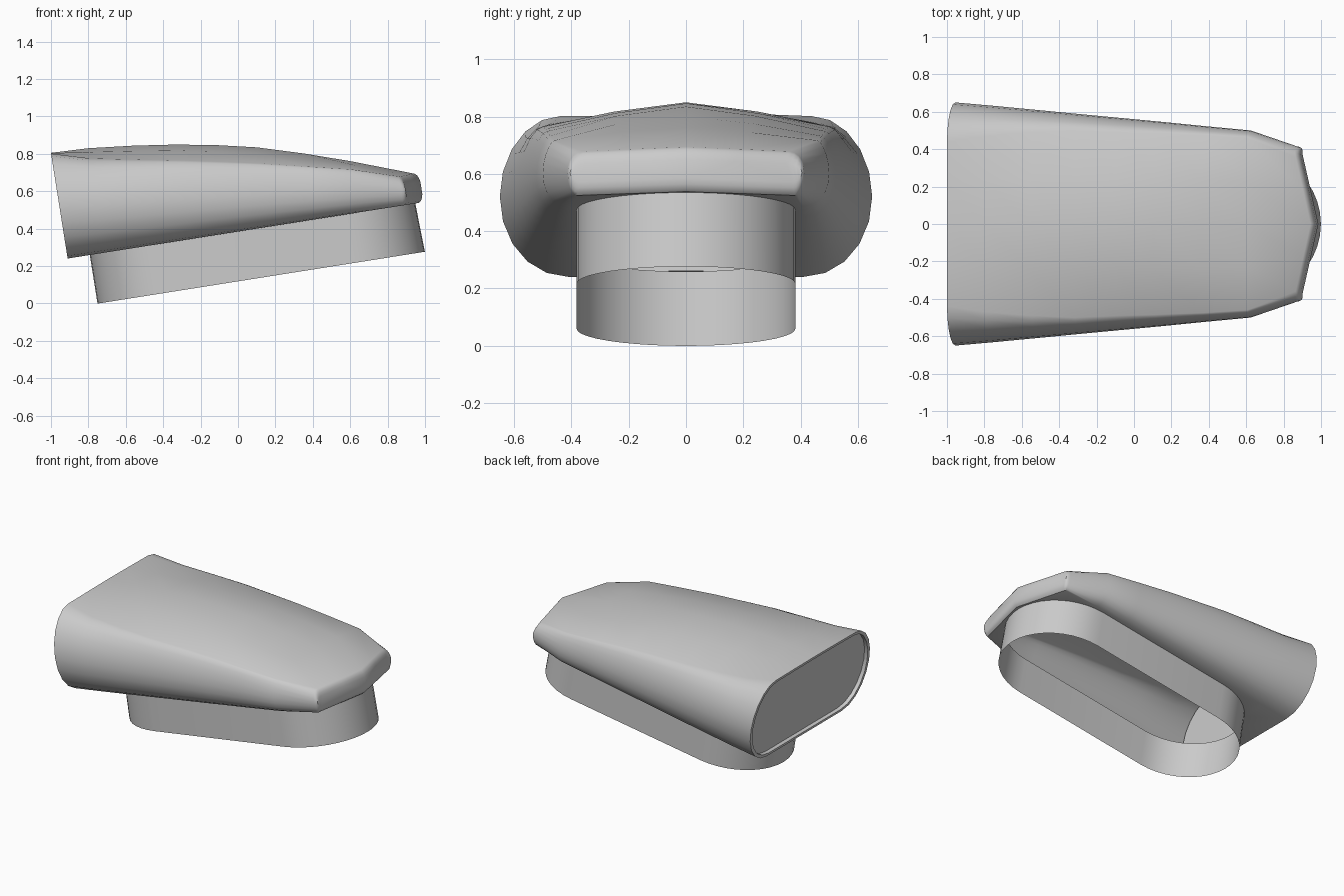
import bpy, bmesh, math
from mathutils import Matrix, Vector

if "Cube" in bpy.data.objects:
    bpy.data.objects.remove(bpy.data.objects["Cube"])

TILT = math.radians(9)   # whole part is modelled level, then tilted
BASE = 0.38              # level of the flat underside
R, CU0, CU1 = 0.382, -0.36, 0.638   # collar radius and end centres

# stations: u, half width, flat underside half width, crease y, crease height, ridge height
stations = [
    (-0.862, 0.650, 0.410, 0.44, 0.948, 0.952),
    (-0.660, 0.632, 0.410, 0.47, 0.890, 0.945),
    (-0.420, 0.609, 0.410, 0.49, 0.845, 0.921),
    (-0.193, 0.587, 0.410, 0.50, 0.805, 0.891),
    (0.030, 0.566, 0.410, 0.49, 0.762, 0.852),
    (0.229, 0.547, 0.410, 0.485, 0.722, 0.809),
    (0.480, 0.522, 0.410, 0.475, 0.665, 0.735),
    (0.711, 0.500, 0.405, 0.46, 0.613, 0.658),
    (0.955, 0.415, 0.380, 0.36, 0.535, 0.538),
]


def section(u, W, b, c, wc, wr, bow=0.0, n=10):
    """Closed loop: underside, bulging side, crease, ridge and the mirrored half."""
    half = []
    for i in range(n + 1):
        t = i / n
        y = b + (c - b) * t + (W - (b + (c - b) * t)) * math.sin(math.pi * t)
        w = (BASE + wc) / 2 - (wc - BASE) / 2 * math.cos(math.pi * t)
        half.append((y, w))
    half.append((c * 0.5, (wc + wr) / 2 + (wr - wc) * 0.12))
    pts = [(0, BASE)] + half + [(0, wr)] + [(-y, w) for y, w in reversed(half)]
    return [Vector((u + bow * (1 - min(abs(y) / 0.38, 1)), y, w)) for y, w in pts]


bm = bmesh.new()

# body shell, open along the underside
loops = [section(*s) for s in stations[:-1]]
last = section(*stations[-1], bow=0.085)
loops.append(last)
# rounded nose: shrink the last section towards its mid height
for du, sy, sz in ((0.012, 0.995, 0.88), (0.02, 0.985, 0.68), (0.025, 0.975, 0.42)):
    loops.append([Vector((p.x + du, p.y * sy, 0.455 + (p.z - 0.455) * sz)) for p in last])
rings = [[bm.verts.new(p) for p in l] for l in loops]
n = len(rings[0])
main = len(stations)
for k in range(len(rings) - 1):
    for i in range(n):
        j = (i + 1) % n
        if k < main - 1 and (i == 0 or j == 0):
            continue
        bm.faces.new((rings[k][i], rings[k][j], rings[k + 1][j], rings[k + 1][i]))
# nose face as a strip, joining lower and upper points
f = rings[-1]
for s in (1, -1):
    side = [f[(s * i) % n] for i in range(n // 2 + 1)]
    lo, hi = 0, len(side) - 1
    while hi - lo > 2:
        bm.faces.new((side[lo], side[lo + 1], side[hi - 1], side[hi]))
        lo, hi = lo + 1, hi - 1
    if hi - lo == 2:
        bm.faces.new((side[lo], side[lo + 1], side[hi]))
# recessed flat end
end = bm.faces.new(rings[0])
bm.normal_update()
if end.normal.x > 0:
    end.normal_flip()
rim = [bm.verts.new((p.co.x, p.co.y * 0.965, 0.665 + (p.co.z - 0.665) * 0.94)) for p in rings[0]]
bm.faces.remove(end)
back = [bm.verts.new(v.co + Vector((0.025, 0, 0))) for v in rim]
for a, b in ((rings[0], rim), (rim, back)):
    for i in range(n):
        j = (i + 1) % n
        bm.faces.new((a[i], a[j], b[j], b[i]))
bm.faces.new(back)

# collar: open stadium-shaped tube
N = 20
outline = [(CU1 + R * math.sin(math.pi * i / N), -R * math.cos(math.pi * i / N)) for i in range(N + 1)]
outline += [(CU0 - R * math.sin(math.pi * i / N), R * math.cos(math.pi * i / N)) for i in range(N + 1)]
under = [e for e in bm.edges if e.is_boundary]
top = [bm.verts.new((u, y, BASE)) for u, y in outline]
low = [bm.verts.new((u + 0.01 * max(u, 0), y, 0.117)) for u, y in outline]
m = len(top)
for i in range(m):
    j = (i + 1) % m
    bm.faces.new((top[i], top[j], low[j], low[i]))
topset = set(top)
under += [e for e in bm.edges if e.verts[0] in topset and e.verts[1] in topset]

# flat underside between the body and the collar
bmesh.ops.triangle_fill(bm, use_beauty=True, edges=under, normal=(0, 0, 1))


def in_collar(face):
    c = face.calc_center_median()
    du = c.x - min(max(c.x, CU0), CU1)
    return abs(c.z - BASE) < 1e-4 and math.hypot(du, c.y) < R * 0.985 and all(v in topset for v in face.verts)


bmesh.ops.delete(bm, geom=[x for x in bm.faces if in_collar(x)], context='FACES_ONLY')

bmesh.ops.recalc_face_normals(bm, faces=bm.faces)
bm.transform(Matrix.Rotation(-TILT, 4, 'Y'))
mesh = bpy.data.meshes.new("nozzle_body")
bm.to_mesh(mesh)
bm.free()
obj = bpy.data.objects.new("nozzle_body", mesh)
bpy.context.collection.objects.link(obj)
bpy.context.view_layer.objects.active = obj
obj.select_set(True)
bpy.ops.object.shade_smooth_by_angle(angle=math.radians(30))
